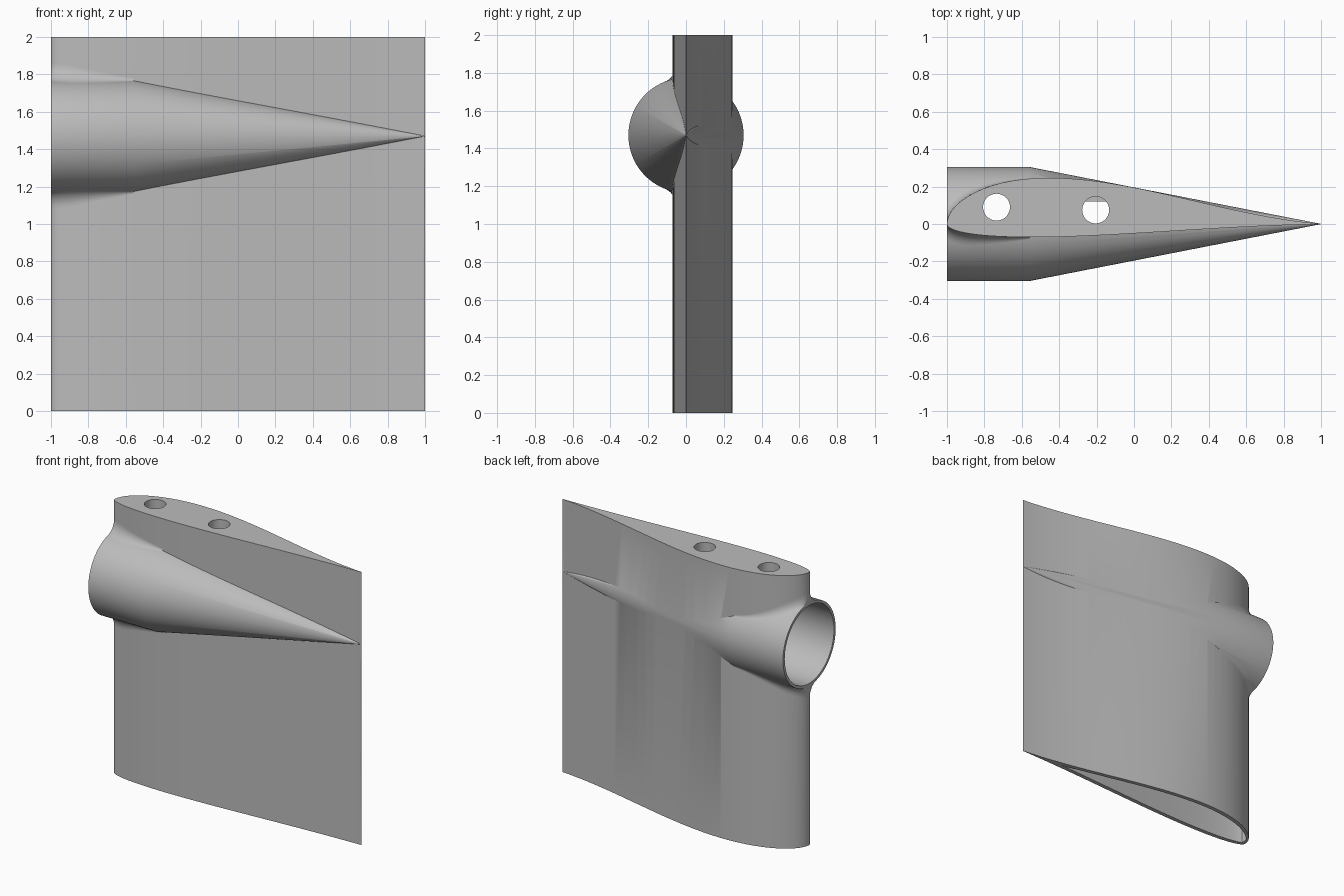
import bpy, bmesh, math
from mathutils import Matrix

if "Cube" in bpy.data.objects:
    bpy.data.objects.remove(bpy.data.objects["Cube"])

grey = bpy.data.materials.new("plain_grey")
grey.use_nodes = True
grey.diffuse_color = (0.5, 0.5, 0.5, 1)
grey.node_tree.nodes["Principled BSDF"].inputs["Base Color"].default_value = (0.5, 0.5, 0.5, 1)

AXIS_Z, RADIUS, SHOULDER = 1.47, 0.305, -0.56


# Wing section: height of the back and front skins at x
def back_skin(x):
    s = max(0, (x + 1) / 2)
    return (1 - s) * (0.598 * s ** 0.5 + 0.293 * s - 0.726 * s * s) + 0.001


def front_skin(x):
    s = max(0, (x + 1) / 2)
    return -(1 - s) * (0.239 * s ** 0.5 - 0.076 * s - 0.13 * s * s) - 0.001


def finish(name, bm):
    bmesh.ops.recalc_face_normals(bm, faces=bm.faces)
    mesh = bpy.data.meshes.new(name)
    bm.to_mesh(mesh)
    bm.free()
    obj = bpy.data.objects.new(name, mesh)
    bpy.context.collection.objects.link(obj)
    mesh.materials.append(grey)
    return obj


def loft(name, rings, capped=True, closed=True):
    bm = bmesh.new()
    rows = [[bm.verts.new(p) for p in ring] for ring in rings]
    n = len(rows[0])
    for a, b in zip(rows, rows[1:]):
        for i in range(n if closed else n - 1):
            j = (i + 1) % n
            bm.faces.new((a[i], a[j], b[j], b[i]))
    if capped:
        bm.faces.new(rows[0])
        bm.faces.new(rows[-1])
    return finish(name, bm)


def foil(name, x0, x1, z0, z1, inset, n=40):
    xs = [x0 + (x1 - x0) * (1 - math.cos(math.pi * i / n)) / 2 for i in range(n + 1)]
    outline = [(x, back_skin(x) - inset) for x in xs]
    outline += [(x, front_skin(x) + inset) for x in reversed(xs)]
    return loft(name, [[(x, y, z) for x, y in outline] for z in (z0, z1)])


def turned(name, stations, n=72):
    return loft(name, [[(x, r * math.cos(2 * math.pi * i / n),
                         AXIS_Z + r * math.sin(2 * math.pi * i / n)) for i in range(n)]
                       for x, r in stations])


def rod_cutter(name, x, y, r):
    bm = bmesh.new()
    bmesh.ops.create_cone(bm, cap_ends=True, segments=32, radius1=r, radius2=r, depth=1.2,
                          matrix=Matrix.Translation((x, y, 1.6)))
    return finish(name, bm)


def boolean(obj, other, operation):
    mod = obj.modifiers.new(other.name, "BOOLEAN")
    mod.operation, mod.object, mod.solver = operation, other, "EXACT"
    bpy.context.view_layer.objects.active = obj
    bpy.ops.object.modifier_apply(modifier=mod.name)
    bpy.data.objects.remove(other)


def smooth(obj):
    bpy.ops.object.select_all(action="DESELECT")
    obj.select_set(True)
    bpy.context.view_layer.objects.active = obj
    bpy.ops.object.shade_smooth_by_angle(angle=math.radians(30))


# Wing with a hollow lower half, joined to the tapered pod
wing = foil("wing_and_pod", -1, 1, 0, 2, 0)
boolean(wing, foil("cavity", -0.972, 0.66, -0.1, 1.12, 0.03), "DIFFERENCE")
boolean(wing, turned("pod", [(-1, RADIUS), (SHOULDER, RADIUS), (0.998, 0.001)]), "UNION")

# Open duct in the pod and two spar holes
boolean(wing, turned("duct", [(-1.1, 0.285), (SHOULDER, 0.285), (0.85, 0.003)]), "DIFFERENCE")
boolean(wing, rod_cutter("front_spar_hole", -0.735, 0.09, 0.072), "DIFFERENCE")
boolean(wing, rod_cutter("rear_spar_hole", -0.205, 0.075, 0.072), "DIFFERENCE")
smooth(wing)

# Ledge partly closing the rear hole
bm = bmesh.new()
bmesh.ops.create_cube(bm, size=1, matrix=Matrix.Translation((-0.205, 0.145, 1.1))
                      @ Matrix.Diagonal((0.15, 0.05, 0.04, 1)))
finish("rear_hole_ledge", bm)


# Concave fairings where the pod meets the wing near the leading edge
def fairing(name, skin, side, up, stations=32, steps=10):
    rings = []
    for i in range(stations + 1):
        t = i / stations
        x = -1 + (SHOULDER + 1) * t * t
        f = 0.1 if x < -0.9 else 0.1 - 0.085 * (x + 0.9) / (SHOULDER + 0.9)
        y0 = abs(skin(x))
        yc = y0 + f
        zc = math.sqrt((RADIUS + f) ** 2 - yc ** 2)
        end = math.atan2(zc, yc)
        arc = [(yc - f * math.cos(end * k / steps), zc - f * math.sin(end * k / steps))
               for k in range(steps + 1)]
        arc.append((y0, math.sqrt(RADIUS ** 2 - y0 ** 2)))
        rings.append([(x, side * y, AXIS_Z + up * z) for y, z in arc])
    smooth(loft(name, rings))


for up, level in ((1, "upper"), (-1, "lower")):
    fairing(level + "_back_fairing", back_skin, 1, up)
    fairing(level + "_front_fairing", front_skin, -1, up)
